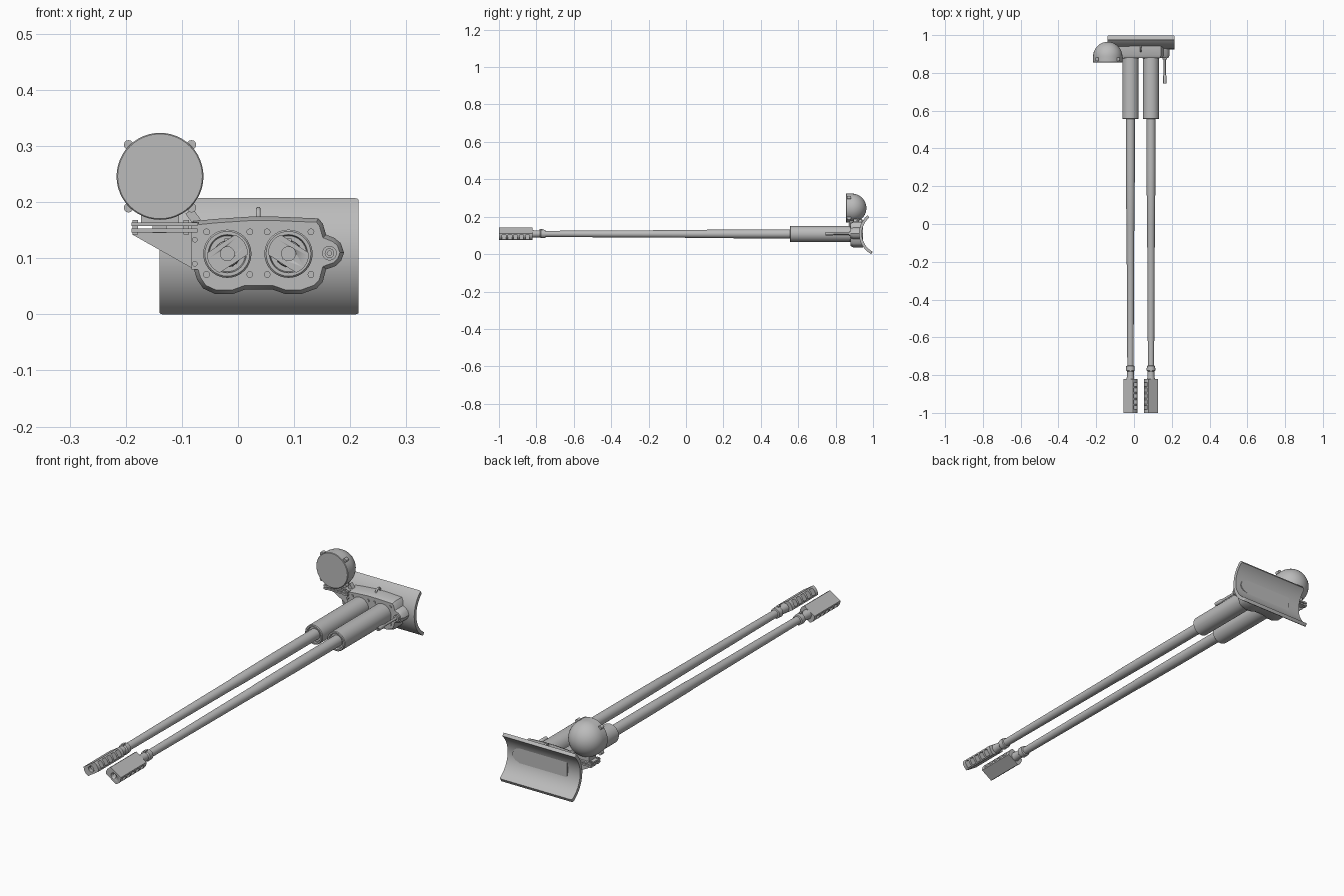
import bpy, bmesh, math
from mathutils import Matrix, Vector

if "Cube" in bpy.data.objects:
    bpy.data.objects.remove(bpy.data.objects["Cube"])

steel = bpy.data.materials.new("grey_steel")
steel.diffuse_color = (0.5, 0.5, 0.5, 1)
steel.use_nodes = True
steel.node_tree.nodes["Principled BSDF"].inputs["Base Color"].default_value = steel.diffuse_color
AX = (-0.019, 0.09)      # x of the two barrels
AZ = 0.108               # height of the barrels


def finish(bm, name, smooth=True):
    bmesh.ops.recalc_face_normals(bm, faces=bm.faces)
    me = bpy.data.meshes.new(name)
    bm.to_mesh(me)
    bm.free()
    me.materials.append(steel)
    ob = bpy.data.objects.new(name, me)
    bpy.context.collection.objects.link(ob)
    if smooth:
        bpy.ops.object.select_all(action='DESELECT')
        ob.select_set(True)
        bpy.context.view_layer.objects.active = ob
        bpy.ops.object.shade_smooth_by_angle(angle=math.radians(35))
    return ob


def revolve(name, profile, x, z, n=32):
    """Spin (radius, y) points around an axis parallel to y."""
    bm = bmesh.new()
    rings = []
    for r, y in profile:
        if r == 0:
            rings.append([bm.verts.new((x, y, z))] * n)
        else:
            rings.append([bm.verts.new((x + r * math.cos(2 * math.pi * i / n), y,
                                        z + r * math.sin(2 * math.pi * i / n))) for i in range(n)])
    for a, b in zip(rings, rings[1:]):
        for i in range(n):
            j = (i + 1) % n
            bm.faces.new(list(dict.fromkeys((a[i], a[j], b[j], b[i]))))
    return finish(bm, name)


def prism(name, outline, y0, y1, inset=0, depth=0):
    """Extrude an (x, z) outline along y, with an optional sloped front edge."""
    bm = bmesh.new()
    f = bm.faces.new([bm.verts.new((x, y1, z)) for x, z in outline])
    ext = bmesh.ops.extrude_face_region(bm, geom=[f])['geom']
    for v in ext:
        if isinstance(v, bmesh.types.BMVert):
            v.co.y = y0
    bmesh.ops.recalc_face_normals(bm, faces=bm.faces)
    if inset:
        front = [g for g in ext if isinstance(g, bmesh.types.BMFace)]
        bmesh.ops.inset_region(bm, faces=front, thickness=inset, use_even_offset=True)
        for v in front[0].verts:
            v.co.y -= depth
    return finish(bm, name)


def box(name, x, y, z, rot=0):
    """Box from (min, max) ranges, turned about y through its centre."""
    bm = bmesh.new()
    c = Vector(sum(r) / 2 for r in (x, y, z))
    s = [r[1] - r[0] for r in (x, y, z)]
    bmesh.ops.create_cube(bm, size=1, matrix=Matrix.Translation(c)
                          @ Matrix.Rotation(rot, 4, 'Y') @ Matrix.Diagonal((*s, 1)))
    return finish(bm, name, False)


def rod(name, x, z, r, y0, y1, n=16):
    return revolve(name, [(0, y0), (r, y0), (r, y1), (0, y1)], x, z, n)


# Curved rear shield, concave towards the back
cy, cz, ro, ri, n = 1.05, 0.11, 0.125, 0.110, 20
a0, a1 = -math.asin(0.11 / ro), math.asin(0.097 / ro)
angles = [a0 + (a1 - a0) * i / n for i in range(n + 1)]
section = [(cy - ro * math.cos(a), cz + ro * math.sin(a)) for a in angles]
section += [(cy - ri * math.cos(a), cz + ri * math.sin(a)) for a in reversed(angles)]
bm = bmesh.new()
left, right = ([bm.verts.new((x, y, z)) for y, z in section] for x in (-0.14, 0.215))
bm.faces.new(left)
bm.faces.new(right)
for i in range(len(section)):
    j = (i + 1) % len(section)
    bm.faces.new((left[i], left[j], right[j], right[i]))
corners = [e for e in bm.edges if abs(e.verts[0].co.x - e.verts[1].co.x) < 1e-5
           and e.calc_length() > 0.0148 and
           {v.index for v in e.verts} is not None and
           any(v in (left[0], left[n], right[0], right[n]) for v in e.verts)
           and any(v in (left[-1], left[n + 1], right[-1], right[n + 1]) for v in e.verts)]
bmesh.ops.bevel(bm, geom=corners, offset=0.006, segments=3, affect='EDGES', profile=0.5)
finish(bm, "rear_shield")

# Mantlet with sloped rim and side ear
outline = [(-0.08, 0.166), (-0.04, 0.17), (0.02, 0.174), (0.07, 0.174), (0.143, 0.171),
           (0.151, 0.162), (0.157, 0.142), (0.172, 0.136), (0.183, 0.127), (0.189, 0.11),
           (0.184, 0.096), (0.174, 0.086), (0.157, 0.08), (0.151, 0.058), (0.14, 0.046),
           (0.112, 0.036), (0.085, 0.036), (0.062, 0.044), (0.012, 0.044), (-0.01, 0.036),
           (-0.04, 0.036), (-0.062, 0.046), (-0.073, 0.062), (-0.08, 0.085)]
prism("mantlet", outline, 0.895, 0.945, 0.007, 0.015)
for i, x in enumerate((-0.056, 0.021, 0.052, 0.130)):
    for j, z in enumerate((0.071, 0.147)):
        rod(f"mantlet_bolt_{i}_{j}", x, z, 0.006, 0.876, 0.885, 12)

# Lifting eye on top of the mantlet
bpy.ops.mesh.primitive_torus_add(location=(0.036, 0.928, 0.173), rotation=(0, math.pi / 2, 0),
                                 major_radius=0.014, minor_radius=0.0045,
                                 major_segments=20, minor_segments=10)
eye = bpy.context.object
eye.name = "lifting_eye"
eye.data.materials.append(steel)
bpy.ops.object.shade_smooth()

# Twin barrels
for k, (x, side) in enumerate(zip(AX, (1, -1))):
    revolve(f"recoil_sleeve_{k}", [(0.024, 0.885), (0.043, 0.885), (0.043, 0.558), (0.040, 0.555),
                                   (0.034, 0.555), (0.032, 0.565), (0.024, 0.565)], x, AZ)
    revolve(f"barrel_{k}", [(0, 0.88), (0.0245, 0.88), (0.0235, 0.3), (0.0215, 0.0), (0.0205, -0.005),
                            (0.0165, -0.75), (0.022, -0.752), (0.023, -0.775), (0.018, -0.78),
                            (0.018, -0.80), (0.021, -0.825), (0.0125, -0.825)], x, AZ)
    # small lug on the barrel collar
    box(f"collar_lug_{k}", (x - 0.005, x + 0.005), (-0.782, -0.768), (AZ + 0.019, AZ + 0.027))

    # Muzzle brake: round bar with two flats, tilted, cut by side slots
    tilt = side * math.radians(33)
    r, flat = 0.0365, 0.021
    e = math.asin(flat / r)
    arc = [-e + 2 * e * i / 8 for i in range(9)]
    pts = [(r * math.cos(a), r * math.sin(a)) for a in arc + [a + math.pi for a in arc]]
    c, s = math.cos(tilt), math.sin(tilt)
    brake = prism(f"muzzle_brake_{k}", [(x + u * c - v * s, AZ + u * s + v * c) for u, v in pts],
                  -1.0, -0.82)
    cutters = [rod(f"bore_cutter_{k}", x, AZ, 0.0125, -1.05, -0.835, 20)]
    for i in range(5):
        y = -0.983 + i * 0.031
        cutters.append(box(f"slot_cutter_{k}_{i}", (x - 0.06, x + 0.06), (y, y + 0.021),
                           (AZ - 0.015, AZ + 0.015), -tilt))
    for cut in cutters:
        cut.hide_render = True
        cut.hide_set(True)
        m = brake.modifiers.new("cut", 'BOOLEAN')
        m.operation, m.solver, m.object = 'DIFFERENCE', 'EXACT', cut

# Thin secondary barrel in the ear
rod("ear_socket", 0.163, 0.109, 0.013, 0.872, 0.9, 20)
revolve("thin_barrel", [(0.004, 0.76), (0.004, 0.745), (0.0085, 0.745), (0.0085, 0.785),
                        (0.0055, 0.79), (0.0055, 0.88)], 0.163, 0.109, 16)

# Searchlight: flat lens in front, domed back
LX, LZ, R = -0.139, 0.246, 0.0775
dome = [(R * math.cos(t * math.pi / 24), 0.887 + R * math.sin(t * math.pi / 24)) for t in range(12)]
revolve("searchlight", [(0, 0.855), (R - 0.002, 0.855), (R, 0.857)] + dome + [(0, 0.887 + R)],
        LX, LZ, 48)
for i, (u, v) in enumerate(((1, 1), (1, -1), (-1, 1), (-1, -1))):
    rod(f"searchlight_clip_{i}", LX + u * 0.056, LZ + v * 0.056, 0.0085, 0.862, 0.882, 12)

# Searchlight bracket
box("light_foot", (-0.173, -0.105), (0.875, 0.925), (0.164, 0.185))
box("light_pivot", (-0.152, -0.127), (0.88, 0.92), (0.145, 0.172))
box("upper_flange", (-0.19, -0.072), (0.87, 0.935), (0.157, 0.164))
box("lower_flange", (-0.19, -0.072), (0.87, 0.935), (0.146, 0.153))
for i, x in enumerate((-0.183, -0.092)):
    for j, y in enumerate((0.878, 0.927)):
        box(f"flange_bolt_{i}_{j}", (x - 0.005, x + 0.005), (y - 0.005, y + 0.005), (0.142, 0.168))
prism("bracket_gusset", [(-0.188, 0.147), (-0.188, 0.142), (-0.078, 0.08), (-0.07, 0.08),
                         (-0.07, 0.147)], 0.9, 0.908)
box("bracket_side_plate", (-0.083, -0.07), (0.88, 0.94), (0.08, 0.165))
for i, z in enumerate((0.09, 0.133)):
    rod(f"side_plate_bolt_{i}", -0.077, z, 0.005, 0.872, 0.885, 12)
box("latch", (-0.088, -0.072), (0.895, 0.915), (0.162, 0.186), math.radians(-35))
